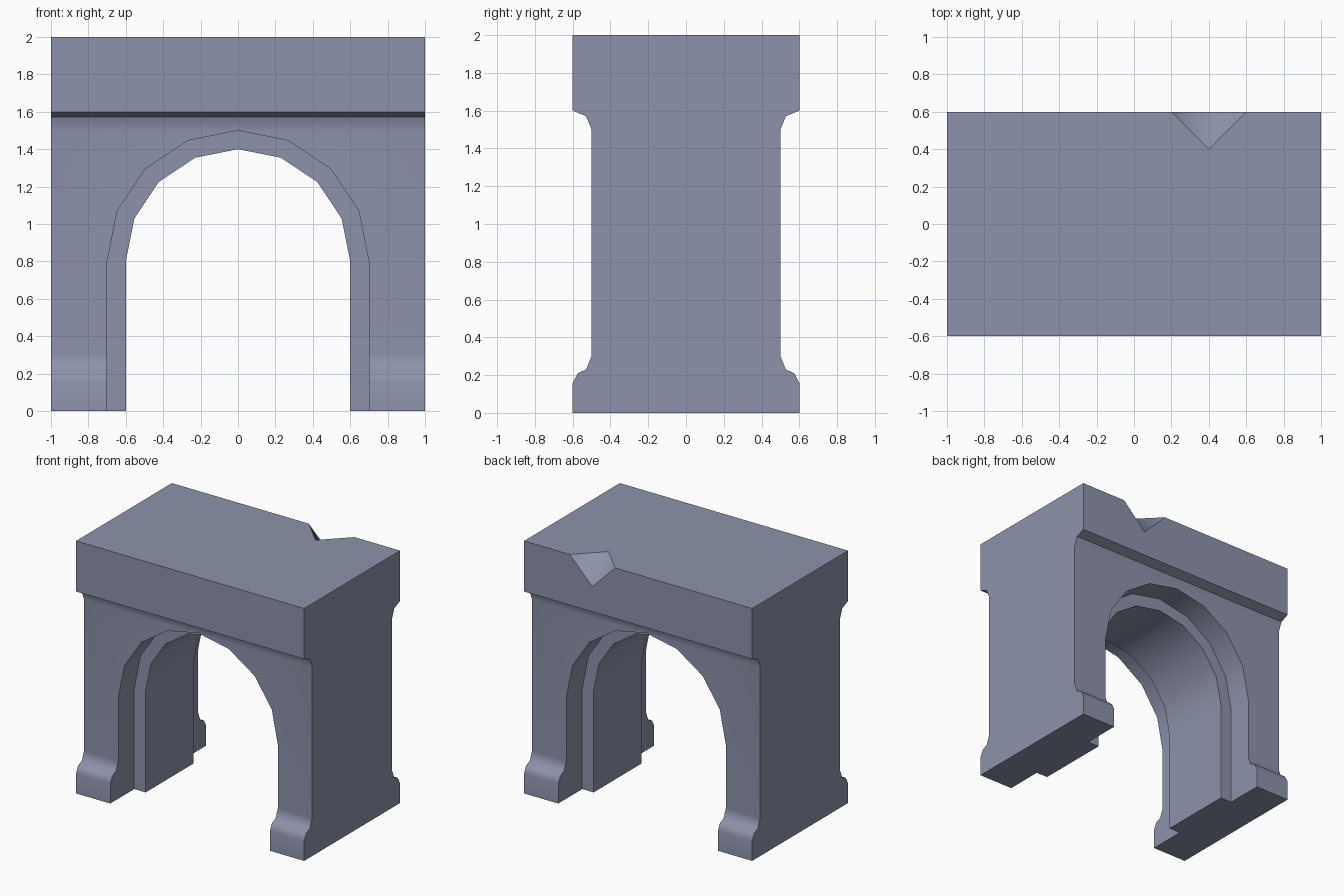
import bpy, bmesh, math
from mathutils import Vector

if "Cube" in bpy.data.objects:
    bpy.data.objects.remove(bpy.data.objects["Cube"])

stone = bpy.data.materials.new("blue_grey_stone")
stone.diffuse_color = (0.27, 0.29, 0.41, 1)
stone.use_nodes = True
stone.node_tree.nodes["Principled BSDF"].inputs["Base Color"].default_value = stone.diffuse_color


def prism(name, loop, offset):
    """Solid made by sweeping a closed loop of points along an offset."""
    bm = bmesh.new()
    face = bm.faces.new([bm.verts.new(p) for p in loop])
    new = bmesh.ops.extrude_face_region(bm, geom=[face])["geom"]
    bmesh.ops.translate(bm, vec=Vector(offset),
                        verts=[v for v in new if isinstance(v, bmesh.types.BMVert)])
    bmesh.ops.recalc_face_normals(bm, faces=bm.faces)
    me = bpy.data.meshes.new(name)
    bm.to_mesh(me)
    bm.free()
    me.materials.append(stone)
    ob = bpy.data.objects.new(name, me)
    bpy.context.collection.objects.link(ob)
    return ob


def arch_cutter(name, radius, y0, y1):
    """Round-headed opening with an eight-segment arch."""
    loop = [(radius, y0, -0.5)]
    for i in range(9):
        a = math.pi * i / 8
        loop.append((radius * math.cos(a), y0, 0.8 + radius * math.sin(a)))
    loop.append((-radius, y0, -0.5))
    return prism(name, loop, (0, y1 - y0, 0))


# Wall block: moulded side profile swept across the width
half = [(0.6, 0), (0.6, 0.157), (0.573, 0.21), (0.528, 0.23), (0.5, 0.3),
        (0.5, 1.5), (0.529, 1.571), (0.6, 1.6), (0.6, 2)]
profile = half + [(-y, z) for y, z in reversed(half)]
arch = prism("stone_archway", [(-1, y, z) for y, z in profile], (2, 0, 0))

# Openings: inner arch right through, wider arch leaving a central rib
cutters = [arch_cutter("inner_opening", 0.6, -1, 1),
           arch_cutter("front_recess", 0.6995, -1, -0.3),
           arch_cutter("back_recess", 0.6995, 0.3, 1)]

# Chip in the back top edge
cutters.append(prism("chip", [(0.4, 0.3, 2.1), (0.9, 0.55, 2.35), (-0.1, 0.55, 2.35)],
                     (0, 0.4, -0.4)))

for c in cutters:
    c.hide_render = True
    mod = arch.modifiers.new(c.name, "BOOLEAN")
    mod.operation = "DIFFERENCE"
    mod.solver = "EXACT"
    mod.object = c
bpy.context.view_layer.update()
mesh = bpy.data.meshes.new_from_object(
    arch.evaluated_get(bpy.context.evaluated_depsgraph_get()))
arch.modifiers.clear()
arch.data = mesh
for c in cutters:
    bpy.data.objects.remove(c)

# Smooth mouldings, arch soffits and chip; all other corners stay sharp
bm = bmesh.new()
bm.from_mesh(mesh)
bm.normal_update()


def in_chip(f):
    n = f.normal
    return all(abs(abs(k) - 0.577) < 0.02 for k in n)


for f in bm.faces:
    f.smooth = True
    f.material_index = 0
for e in bm.edges:
    e.smooth = (e.calc_face_angle(0) < math.radians(45)
                or all(in_chip(f) for f in e.link_faces))
bm.to_mesh(mesh)
bm.free()
weighted = arch.modifiers.new("weighted_normals", "WEIGHTED_NORMAL")
weighted.keep_sharp = True
